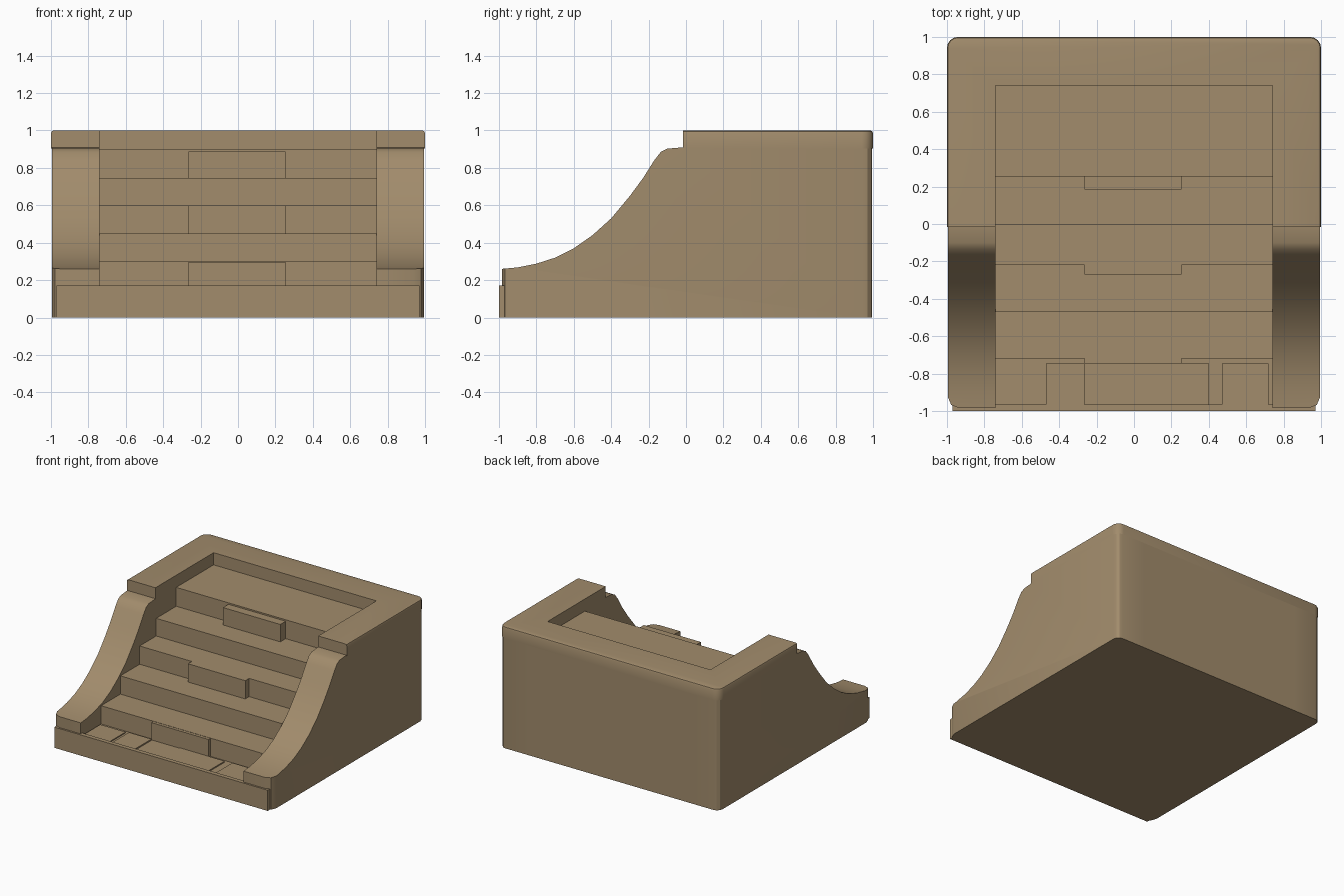
import bpy, bmesh, math

if "Cube" in bpy.data.objects:
    bpy.data.objects.remove(bpy.data.objects["Cube"])

stone = bpy.data.materials.new("tan_stone")
stone.diffuse_color = (0.36, 0.262, 0.15, 1)
stone.use_nodes = True
stone.node_tree.nodes["Principled BSDF"].inputs["Base Color"].default_value = stone.diffuse_color

W = 0.74   # half width between the side walls
OUT = 0.995

# stair outline (y, z), from the front floor up to the back coping
STEPS = [(-0.97, 0.15), (-0.72, 0.15), (-0.72, 0.30), (-0.47, 0.30), (-0.47, 0.45),
         (-0.22, 0.45), (-0.22, 0.60), (-0.005, 0.60), (-0.005, 0.745), (0.255, 0.745),
         (0.255, 0.90), (0.74, 0.90)]
# top outline of the swept side walls (y, z)
SWEEP = [(-0.985, 0.26), (-0.9, 0.268), (-0.8, 0.288), (-0.7, 0.32), (-0.6, 0.37),
         (-0.5, 0.44), (-0.4, 0.53), (-0.3, 0.65), (-0.23, 0.745), (-0.17, 0.84),
         (-0.135, 0.885), (-0.1, 0.903), (-0.015, 0.91)]


def prism(bm, pts, place, a, b):
    """Closed prism: place(u, v, w) maps an outline between w=a and w=b."""
    lo = [bm.verts.new(place(u, v, a)) for u, v in pts]
    hi = [bm.verts.new(place(u, v, b)) for u, v in pts]
    bm.faces.new(lo)
    bm.faces.new(hi[::-1])
    n = len(pts)
    for i in range(n):
        j = (i + 1) % n
        bm.faces.new((lo[j], lo[i], hi[i], hi[j]))
    bmesh.ops.recalc_face_normals(bm, faces=bm.faces)


def drop(bm, rule):
    """Remove faces hidden inside the model."""
    bm.normal_update()
    bad = [f for f in bm.faces if rule(f.calc_center_median(), f.normal)]
    bmesh.ops.delete(bm, geom=bad, context='FACES')


def finish(name, bm, smooth=None):
    me = bpy.data.meshes.new(name)
    bm.to_mesh(me)
    bm.free()
    me.materials.append(stone)
    ob = bpy.data.objects.new(name, me)
    bpy.context.collection.objects.link(ob)
    if smooth:
        bpy.ops.object.select_all(action='DESELECT')
        ob.select_set(True)
        bpy.context.view_layer.objects.active = ob
        bpy.ops.object.shade_smooth_by_angle(angle=math.radians(smooth))
    return ob


def box(name, x0, x1, y0, y1, z0, z1):
    bm = bmesh.new()
    prism(bm, [(x0, y0), (x1, y0), (x1, y1), (x0, y1)], lambda u, v, w: (u, v, w), z0, z1)
    return finish(name, bm)


def along_x(u, v, w):
    return (w, u, v)


# stairs with back wall and underside
bm = bmesh.new()
prism(bm, STEPS + [(0.74, 0.91), (OUT, 0.91), (OUT, 0), (-0.97, 0)], along_x, -W, W)
drop(bm, lambda c, n: abs(n.x) > 0.9 or (n.z > 0.9 and c.y > 0.75))
finish("stairs", bm)

# middle stones standing proud of three of the risers
for i, (y0, y1, z0, z1) in enumerate([(-0.745, -0.72, 0.15, 0.298), (-0.27, -0.22, 0.45, 0.60),
                                      (0.185, 0.255, 0.745, 0.888)]):
    box("proud_step_stone_%d" % i, -0.265, 0.255, y0, y1, z0, z1)

# front kerb slab
box("front_slab", -0.97, 0.97, -1.0, -0.965, 0.0, 0.17)

# loose paving stones on the bottom landing
for i, (x0, x1, h) in enumerate([(-0.73, -0.5, 0.158), (-0.47, -0.265, 0.163),
                                 (-0.26, 0.0, 0.156), (0.0, 0.4, 0.16), (0.47, 0.72, 0.164)]):
    box("paving_stone_%d" % i, x0, x1, -0.965, -0.745, 0.15, h)

# swept side walls
for side, label in ((-1, "left"), (1, "right")):
    bm = bmesh.new()
    prism(bm, SWEEP + [(OUT, 0.91), (OUT, 0), (-0.985, 0)], along_x, side * W, side * OUT)

    def corner(y):
        return [e for e in bm.edges if all(abs(v.co.x) > 0.9 and abs(v.co.y - y) < 0.001
                                           for v in e.verts)]
    bmesh.ops.bevel(bm, geom=corner(-0.985), offset=0.06, segments=2, profile=0.5, affect='EDGES')
    bmesh.ops.bevel(bm, geom=corner(OUT), offset=0.05, segments=3, profile=0.5, affect='EDGES')
    drop(bm, lambda c, n: abs(n.x) > 0.9 and abs(c.x) < W + 0.01)
    drop(bm, lambda c, n: n.z > 0.9 and c.y > 0.1)
    # inner face only where it shows above the steps
    inner = SWEEP + [(0.74, 0.91)] + STEPS[::-1] + [(-0.985, 0.15)]
    f = bm.faces.new([bm.verts.new((side * W, y, z)) for y, z in inner])
    f.normal_update()
    if f.normal.x * side > 0:
        f.normal_flip()
    finish(label + "_side_wall", bm, 30)

# coping running round three sides of the top landing
bm = bmesh.new()
half = [(0.0, 0.74), (W, 0.74), (W, -0.015), (1.0, -0.015)]
r = 0.06
half += [(1 - r + r * math.cos(a), 1 - r + r * math.sin(a))
         for a in (i * math.pi / 8 for i in range(5))]
plan = half + [(-x, y) for x, y in half[:0:-1]]
prism(bm, plan, lambda u, v, w: (u, v, w), 0.905, 1.0)
rim = [e for e in bm.edges if all(v.co.z > 0.99 and max(abs(v.co.x), v.co.y) > 0.95
                                  for v in e.verts)]
bmesh.ops.bevel(bm, geom=rim, offset=0.015, segments=2, profile=0.5, affect='EDGES')
drop(bm, lambda c, n: n.z < -0.9)
finish("top_coping", bm, 35)
